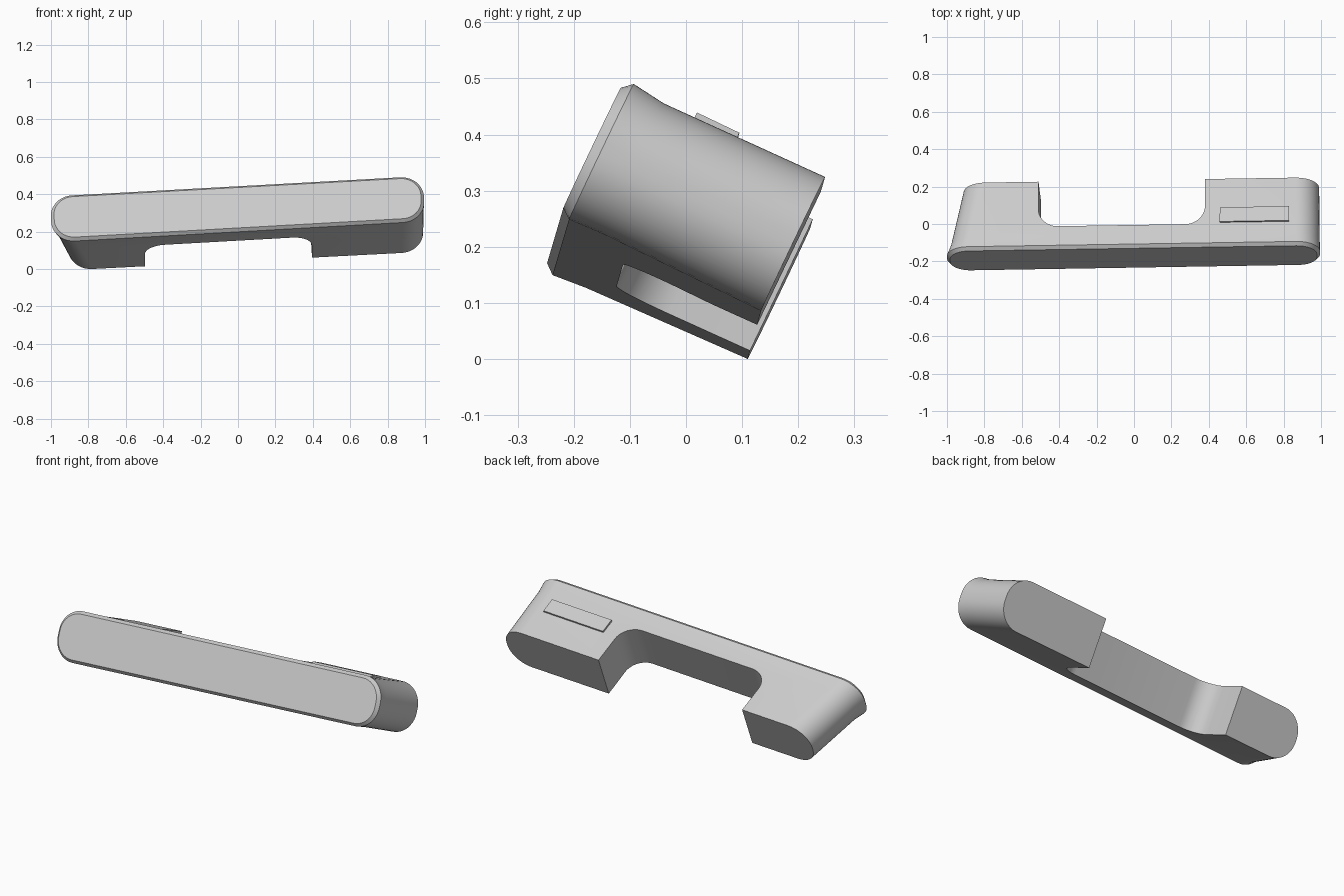
import bpy, bmesh, math
from mathutils import Matrix, Vector

if "Cube" in bpy.data.objects:
    bpy.data.objects.remove(bpy.data.objects["Cube"])

# Tilted local frame: length, depth (towards the back), height
U = Vector((1, 0.016, 0.055)).normalized()
D = Vector((0.009, 0.903, -0.431))
D = (D - U * D.dot(U)).normalized()
W = U.cross(D)
FRAME = Matrix((U, D, W)).transposed().to_4x4()


def loft(name, rings):
    """Skin closed rings of equal point count and cap both ends."""
    bm = bmesh.new()
    vs = [[bm.verts.new(p) for p in r] for r in rings]
    n = len(vs[0])
    for a, b in zip(vs, vs[1:]):
        for i in range(n):
            bm.faces.new((a[i], a[(i + 1) % n], b[(i + 1) % n], b[i]))
    bm.faces.new(vs[0])
    bm.faces.new(vs[-1])
    bmesh.ops.recalc_face_normals(bm, faces=bm.faces[:])
    bm.transform(FRAME)
    me = bpy.data.meshes.new(name)
    bm.to_mesh(me)
    bm.free()
    ob = bpy.data.objects.new(name, me)
    bpy.context.collection.objects.link(ob)
    return ob


def rounded(depth, s0, s1, low_left, low_right, top, r, seg=10):
    """Rounded rectangle across length and height at one depth."""
    pts = []
    for sx, low, up, start in ((1, low_right, 0, 270), (1, low_right, 1, 0),
                               (-1, low_left, 1, 90), (-1, low_left, 0, 180)):
        cx = s1 - r if sx > 0 else s0 + r
        cz = top - r if up else low + r
        for i in range(seg + 1):
            t = math.radians(start + 90 * i / seg)
            pts.append((cx + r * math.cos(t), depth, cz + r * math.sin(t)))
    return pts


# Handle body: bevelled front plate flowing into the tapered body
handle = loft("handle_body", [
    rounded(-0.301, -0.970, 0.995, 0.088, 0.090, 0.328, 0.105),
    rounded(-0.283, -0.987, 1.011, 0.073, 0.076, 0.344, 0.120),
    rounded(-0.220, -0.965, 1.008, 0.077, 0.079, 0.336, 0.120),
    rounded(0.096, -0.900, 1.002, 0.083, 0.077, 0.342, 0.122),
])

# Finger opening cutter with filleted inner corners
SL, SR, FLOOR, R = -0.493, 0.400, -0.167, 0.105
profile = [(SL, 0.3)]
for cx, start in ((SL + R, 180), (SR - R, 270)):
    for i in range(11):
        t = math.radians(start + 9 * i)
        profile.append((cx + R * math.cos(t), FLOOR + R + R * math.sin(t)))
profile.append((SR, 0.3))
cutter = loft("finger_opening_cutter",
              [[(s, a, z) for s, a in profile] for z in (-0.1, 0.6)])
cutter.hide_render = True
mod = handle.modifiers.new("finger_opening", "BOOLEAN")
mod.operation = "DIFFERENCE"
mod.solver = "EXACT"
mod.object = cutter
bpy.context.view_layer.objects.active = handle
handle.select_set(True)
bpy.ops.object.modifier_apply(modifier=mod.name)
bpy.data.objects.remove(cutter)

# Slim raised pad on top
pad = loft("top_pad", [[(0.48, -0.160, z), (0.85, -0.160, z),
                        (0.85, -0.076, z), (0.48, -0.076, z)]
                       for z in (0.32, 0.349)])

# Stand on the ground plane
low = min(v.co.z for v in handle.data.vertices)
for ob in (handle, pad):
    ob.data.transform(Matrix.Translation((0, 0, -low)))

bpy.ops.object.select_all(action="DESELECT")
handle.select_set(True)
bpy.context.view_layer.objects.active = handle
bpy.ops.object.shade_smooth_by_angle(angle=math.radians(30))
